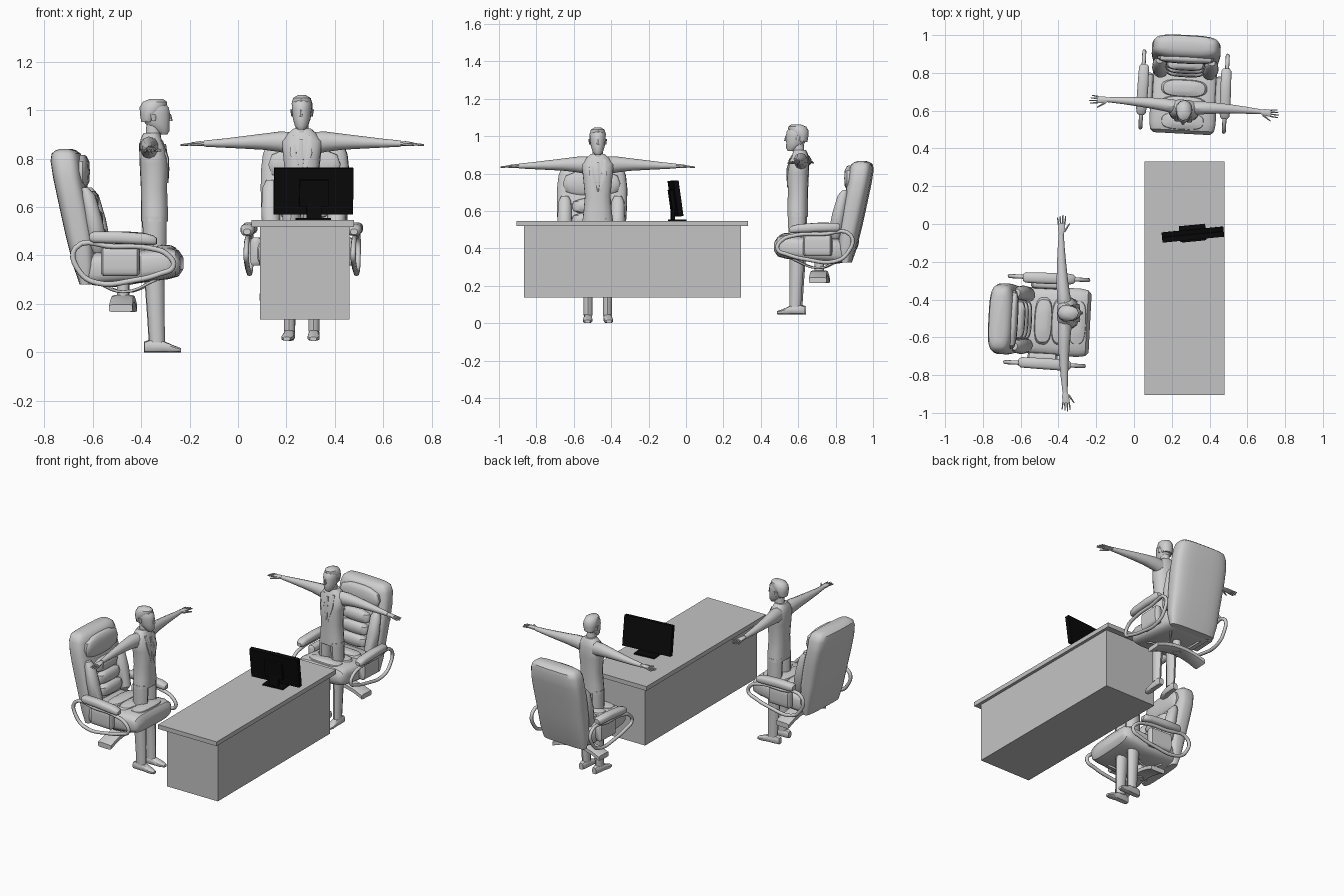
import bpy, bmesh
from math import cos, sin, pi, radians, copysign
from mathutils import Matrix, Vector

cube = bpy.data.objects.get("Cube")
if cube:
    bpy.data.objects.remove(cube, do_unlink=True)


def material(name, value):
    m = bpy.data.materials.new(name)
    m.use_nodes = True
    m.diffuse_color = (value, value, value, 1)
    m.node_tree.nodes["Principled BSDF"].inputs["Base Color"].default_value = (value, value, value, 1)
    return m


LIGHT = material("light grey", 0.62)
DESK = material("desk grey", 0.55)
BLACK = material("black", 0.003)
smooth = []


def finish(name, data, mat, place):
    ob = bpy.data.objects.new(name, data)
    data.materials.append(mat)
    bpy.context.collection.objects.link(ob)
    ob.matrix_world = place
    return ob


def loft(name, axis, sections, place, side=1, n=12, power=2.0, mat=LIGHT):
    """Skin of superellipse sections (t, c1, c2, r1, r2) along an axis."""
    bm = bmesh.new()
    rings = []
    for t, c1, c2, r1, r2 in sections:
        ring = []
        for i in range(n):
            a = 2 * pi * (i + 0.5) / n
            u = c1 + r1 * copysign(abs(cos(a)) ** (2 / power), cos(a))
            v = c2 + r2 * copysign(abs(sin(a)) ** (2 / power), sin(a))
            p = {"x": (t, u, v), "y": (u, t, v), "z": (u, v, t)}[axis]
            ring.append(bm.verts.new((p[0] * side, p[1], p[2])))
        rings.append(ring)
    for a, b in zip(rings, rings[1:]):
        for i in range(n):
            j = (i + 1) % n
            bm.faces.new((a[i], a[j], b[j], b[i]))
    bm.faces.new(rings[0])
    bm.faces.new(rings[-1])
    bmesh.ops.recalc_face_normals(bm, faces=bm.faces)
    me = bpy.data.meshes.new(name)
    bm.to_mesh(me)
    bm.free()
    ob = finish(name, me, mat, place)
    smooth.append(ob)
    return ob


def pillow(name, place, centre, size, power=3.0):
    """Soft cushion: rounded sections stacked along z."""
    x, y, z = centre
    w, d, h = size
    steps = [-1, -0.92, -0.6, 0, 0.6, 0.92, 1]
    secs = [(z + h * s, x, y, w * k, d * k) for s in steps
            for k in [max(0.3, (1 - abs(s) ** 3) ** 0.4)]]
    return loft(name, "z", secs, place, n=20, power=power)


def box(name, lo, hi, mat, place=Matrix()):
    bm = bmesh.new()
    bmesh.ops.create_cube(bm, size=1)
    lo, hi = Vector(lo), Vector(hi)
    for v in bm.verts:
        v.co = (lo + hi) / 2 + v.co * (hi - lo)
    me = bpy.data.meshes.new(name)
    bm.to_mesh(me)
    bm.free()
    return finish(name, me, mat, place)


def tube(name, points, radius, place, closed=False):
    cu = bpy.data.curves.new(name, "CURVE")
    cu.dimensions = "3D"
    cu.bevel_depth = radius
    cu.bevel_resolution = 2
    cu.resolution_u = 5
    sp = cu.splines.new("BEZIER")
    sp.bezier_points.add(len(points) - 1)
    for bp, p in zip(sp.bezier_points, points):
        bp.co = p
        bp.handle_left_type = bp.handle_right_type = "AUTO"
    sp.use_cyclic_u = closed
    return finish(name, cu, LIGHT, place)


def chair(tag, place):
    # tall reclined back: (height, front, rear, half width)
    back = [(.28, .10, .15, .16), (.36, .08, .178, .175), (.48, .085, .208, .18),
            (.57, .10, .228, .185), (.64, .115, .243, .188), (.72, .133, .26, .188),
            (.79, .142, .271, .18), (.82, .152, .267, .168), (.834, .17, .25, .15),
            (.84, .19, .23, .12)]
    loft(tag + "chair_back", "z", [(z, 0, (f + b) / 2, w, (b - f) / 2) for z, f, b, w in back],
         place, n=28, power=3.6)
    # padding on the back
    pillow(tag + "headrest", place, (0, .142, .745), (.155, .028, .07))
    for i in range(3):
        pillow(tag + "back_pad", place, (0, .075 + .018 * i, .475 + .075 * i), (.105, .035, .042))
    for s in (-1, 1):
        loft(tag + "back_bolster", "z",
             [(.41, .135, .07, .02, .02), (.44, .135, .07, .04, .04), (.55, .142, .09, .04, .038),
              (.65, .142, .112, .035, .03), (.68, .142, .125, .02, .015)], place, s)
    # seat and its pads
    loft(tag + "seat", "y",
         [(.13, 0, .34, .15, .055), (.08, 0, .345, .175, .07), (-.1, 0, .355, .182, .068),
          (-.21, 0, .368, .182, .066), (-.25, 0, .368, .175, .055), (-.268, 0, .368, .155, .028)],
         place, n=24, power=4)
    for y in (-.02, -.11, -.2):
        pillow(tag + "seat_pad", place, (0, y, .415), (.125, .048, .028))
    # arms on both sides
    for s in (-1, 1):
        loft(tag + "arm_pad", "y",
             [(.1, .225, .475, .018, .015), (.085, .225, .475, .028, .024), (-.02, .226, .474, .03, .026),
              (-.13, .228, .468, .03, .024), (-.165, .228, .462, .026, .02), (-.177, .228, .46, .015, .012)],
             place, s, n=14, power=2.8)
        loft(tag + "side_panel", "y",
             [(.055, .195, .375, .012, .05), (.045, .195, .375, .025, .06),
              (-.095, .195, .375, .025, .06), (-.105, .195, .375, .012, .05)], place, s, n=16, power=4)
        path = [(.16, .43), (0, .437), (-.15, .43), (-.225, .4), (-.245, .355), (-.19, .325),
                (-.08, .297), (.07, .287), (.14, .33)]
        tube(tag + "arm_frame", [(s * .228, y, z) for y, z in path], .011, place, True)
        tube(tag + "under_rail", [(s * .12, .08, .29), (s * .07, -.03, .25), (s * .12, -.17, .3)], .006, place)
    # stem and arched foot plate
    loft(tag + "stem", "z", [(.2, 0, -.026, .026, .026), (.3, 0, -.026, .026, .026)], place)
    loft(tag + "foot_plate", "x",
         [(s * .18, -.026, .222 - .04 * s * s, .05 - .004 * (1 - s * s), .016)
          for s in (-1, -.66, -.33, 0, .33, .66, 1)], place, n=8, power=6)


def person(tag, place):
    # jacket, neck, head and hair
    loft(tag + "jacket", "z",
         [(.54, 0, 0, .084, .056), (.6, 0, 0, .077, .056), (.68, 0, .002, .07, .055),
          (.78, 0, .002, .08, .06), (.85, 0, .01, .088, .054), (.885, 0, .014, .06, .042),
          (.905, 0, .012, .036, .034)], place, power=2.5)
    loft(tag + "neck", "z", [(.87, 0, .006, .03, .032), (.94, 0, .002, .028, .032)], place)
    loft(tag + "head", "z",
         [(.9, 0, -.038, .016, .016), (.915, 0, -.03, .028, .034), (.945, 0, -.012, .038, .052),
          (.985, 0, -.006, .043, .06), (1.01, 0, -.004, .042, .057), (1.032, 0, 0, .034, .044),
          (1.04, 0, 0, .016, .02)], place)
    loft(tag + "hair", "z",
         [(.95, 0, .028, .034, .026), (.985, 0, .02, .045, .04), (1.012, 0, .004, .045, .057),
          (1.034, 0, -.002, .038, .05), (1.046, 0, -.008, .018, .028)], place, n=10)
    loft(tag + "nose", "z", [(.955, 0, -.066, .009, .01), (.985, 0, -.062, .004, .006)], place, n=6)
    loft(tag + "tie", "z", [(.7, 0, -.052, .004, .006), (.76, 0, -.056, .012, .006),
                            (.86, 0, -.042, .008, .006)], place, n=6)
    for s in (-1, 1):
        loft(tag + "ear", "z", [(.955, .042, .004, .004, .008), (.985, .046, .006, .005, .012)], place, s, n=6)
        # lapel along the chest
        loft(tag + "lapel", "z", [(.7, .008, -.052, .006, .005), (.8, .034, -.053, .016, .007),
                                  (.875, .034, -.024, .012, .01)], place, s, n=6)
        # straight arm, hand and fingers
        loft(tag + "arm", "x",
             [(.05, .02, .842, .04, .048), (.1, .026, .848, .037, .043), (.17, .03, .848, .032, .034),
              (.26, .032, .845, .026, .026), (.34, .032, .842, .02, .019), (.42, .03, .84, .014, .013)],
             place, s, n=10)
        loft(tag + "hand", "x",
             [(.41, .03, .84, .011, .01), (.44, .028, .84, .02, .011), (.475, .026, .838, .02, .008)],
             place, s, n=8)
        for i in range(4):
            y = .01 + .011 * i
            loft(tag + "finger", "x", [(.47, y, .838, .005, .006),
                                       (.52 - .006 * abs(i - 1), y * 1.3 - .008, .834, .003, .004)],
                 place, s, n=6)
        loft(tag + "thumb", "x", [(.43, .014, .838, .008, .008), (.475, -.016, .834, .004, .005)], place, s, n=6)
        # leg and shoe
        loft(tag + "leg", "z",
             [(.04, .052, -.01, .024, .032), (.15, .052, -.006, .026, .035), (.3, .05, 0, .031, .04),
              (.45, .046, 0, .038, .048), (.56, .043, 0, .04, .05)], place, s, n=10)
        loft(tag + "shoe", "y",
             [(.042, .052, .022, .016, .022), (.02, .052, .026, .022, .026), (-.035, .053, .024, .023, .024),
              (-.08, .056, .014, .026, .014), (-.108, .057, .009, .014, .009)], place, s, n=10, power=2.8)


def pose(x, y, z, turn, scale=1.0):
    return Matrix.Translation((x, y, z)) @ Matrix.Rotation(radians(turn), 4, "Z") @ Matrix.Scale(scale, 4)


chair("first_", pose(-.5, -.512, 0, 87))
person("first_person_", pose(-.345, -.472, 0, 91.4))
chair("second_", pose(.267, .738, .052, -3, .97))
person("second_person_", pose(.264, .597, .047, -4.5, .97))

# desk
box("desk_body", (.09, -.866, .136), (.46, .294, .518), DESK)
box("desk_top", (.055, -.906, .518), (.479, .331, .546), DESK)

# monitor, tilted back on its stand
turn = pose(.311, -.05, .546, 5.5)
tilt = turn @ Matrix.Translation((0, -.006, .12)) @ Matrix.Rotation(radians(8), 4, "X")
box("monitor_screen", (-.164, -.014, -.096), (.164, .014, .096), BLACK, tilt)
box("monitor_rear", (-.06, -.03, -.06), (.06, -.014, .05), BLACK, tilt)
box("monitor_neck", (-.03, -.03, 0), (.03, -.012, .08), BLACK, turn)
box("monitor_base", (-.07, -.04, 0), (.07, .045, .008), BLACK, turn)

# smooth shading with sharp edges kept
bpy.ops.object.select_all(action="DESELECT")
for ob in smooth:
    ob.select_set(True)
bpy.context.view_layer.objects.active = smooth[0]
bpy.ops.object.shade_smooth_by_angle(angle=radians(40))
